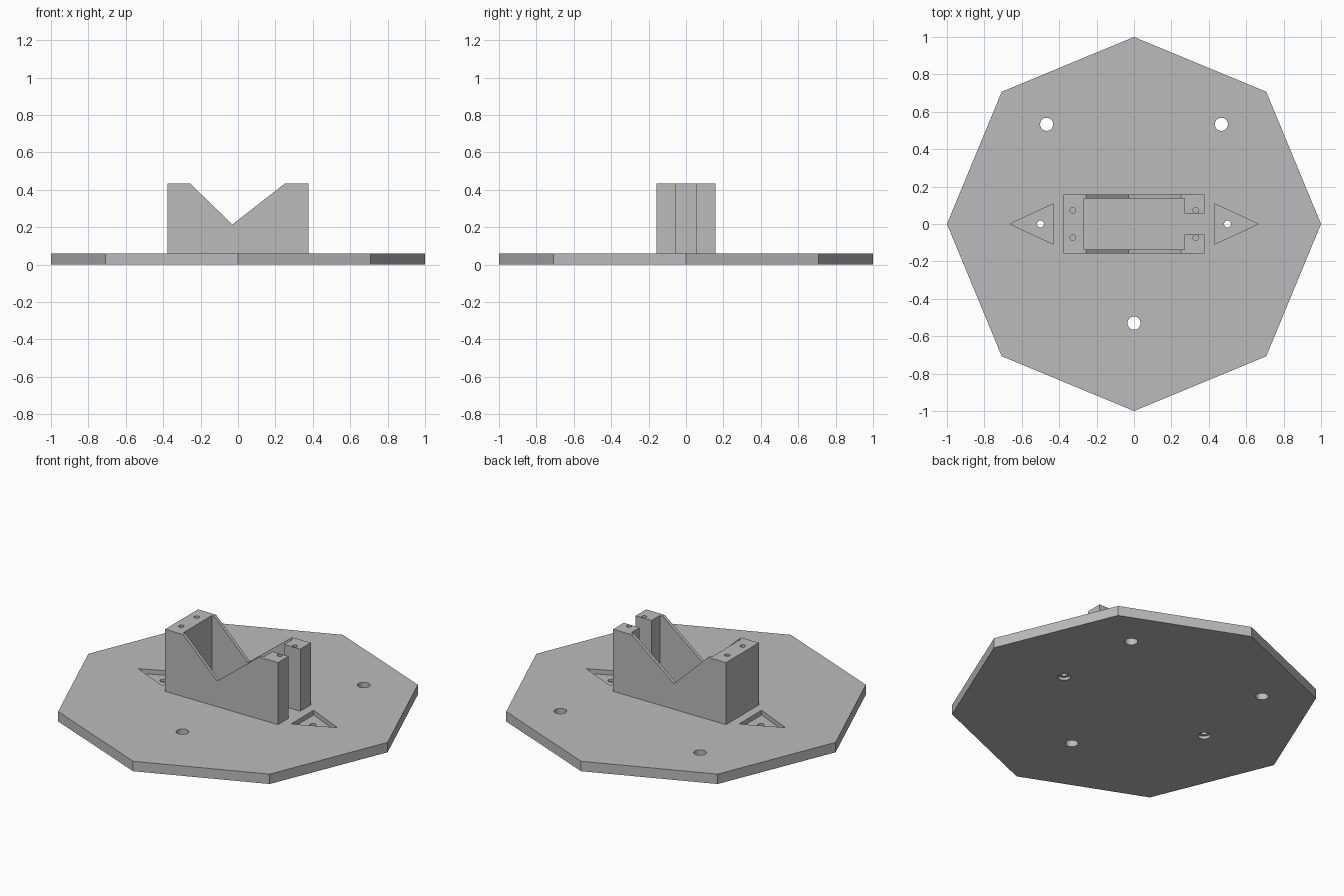
import bpy, bmesh, math
from mathutils import Vector

if "Cube" in bpy.data.objects:
    bpy.data.objects.remove(bpy.data.objects["Cube"])

grey = bpy.data.materials.new("plain_grey")
grey.diffuse_color = (0.5, 0.5, 0.5, 1)
grey.use_nodes = True
grey.node_tree.nodes["Principled BSDF"].inputs["Base Color"].default_value = grey.diffuse_color


def prism(name, points, offset):
    """Solid made by sweeping a flat outline along an offset."""
    bm = bmesh.new()
    face = bm.faces.new([bm.verts.new(p) for p in points])
    swept = bmesh.ops.extrude_face_region(bm, geom=[face])["geom"]
    verts = [v for v in swept if isinstance(v, bmesh.types.BMVert)]
    bmesh.ops.translate(bm, verts=verts, vec=Vector(offset))
    bmesh.ops.recalc_face_normals(bm, faces=bm.faces)
    mesh = bpy.data.meshes.new(name)
    bm.to_mesh(mesh)
    bm.free()
    mesh.materials.append(grey)
    obj = bpy.data.objects.new(name, mesh)
    bpy.context.collection.objects.link(obj)
    return obj


def upright(name, outline, z0, z1):
    return prism(name, [(x, y, z0) for x, y in outline], (0, 0, z1 - z0))


def box(name, x0, x1, y0, y1, z0, z1):
    return upright(name, [(x0, y0), (x1, y0), (x1, y1), (x0, y1)], z0, z1)


def ring(x, y, r, n):
    return [(x + r * math.cos(math.tau * i / n), y + r * math.sin(math.tau * i / n))
            for i in range(n)]


def combine(target, tool, operation="DIFFERENCE"):
    mod = target.modifiers.new("cut", "BOOLEAN")
    mod.operation, mod.solver, mod.object = operation, "EXACT", tool
    bpy.context.view_layer.objects.active = target
    bpy.ops.object.modifier_apply(modifier=mod.name)
    bpy.data.objects.remove(tool, do_unlink=True)


TOP = 0.06       # top of the base plate
HEIGHT = 0.435   # top of the bracket

# Octagonal base plate
plate = upright("base_plate", ring(0, 0, 1, 8), 0, TOP)

# Three through holes
for x, y in ((-0.467, 0.533), (0.467, 0.533), (0, -0.53)):
    combine(plate, upright("hole", ring(x, y, 0.035, 32), -0.1, 0.2))

# Triangular pockets with stepped screw holes
for s in (-1, 1):
    tri = [(s * 0.43, 0.108), (s * 0.43, -0.108), (s * 0.665, 0)]
    combine(plate, upright("pocket", tri, 0.032, 0.2))
    combine(plate, upright("screw_hole", ring(s * 0.5, 0, 0.018, 32), -0.1, 0.2))
    combine(plate, upright("counterbore", ring(s * 0.5, 0, 0.035, 32), -0.1, 0.018))

# Bracket with a V-notched side profile
profile = [(-0.377, 0.045), (0.377, 0.045), (0.377, HEIGHT), (0.252, HEIGHT),
           (-0.03, 0.215), (-0.257, HEIGHT), (-0.377, HEIGHT)]
bracket = prism("bracket", [(x, -0.157, z) for x, z in profile], (0, 0.314, 0))

# Main cavity and the slot opening to the right
combine(bracket, box("cavity", -0.27, 0.27, -0.137, 0.137, -0.1, 0.6))
combine(bracket, box("slot", 0.2, 0.5, -0.056, 0.056, -0.1, 0.6))

# Blind screw holes in the posts
for x in (-0.327, 0.33):
    for y in (-0.073, 0.073):
        combine(bracket, upright("post_hole", ring(x, y, 0.015, 24), 0.235, 0.6))

# Join into one solid
combine(plate, bracket, "UNION")
plate.name = "base_plate_with_bracket"
